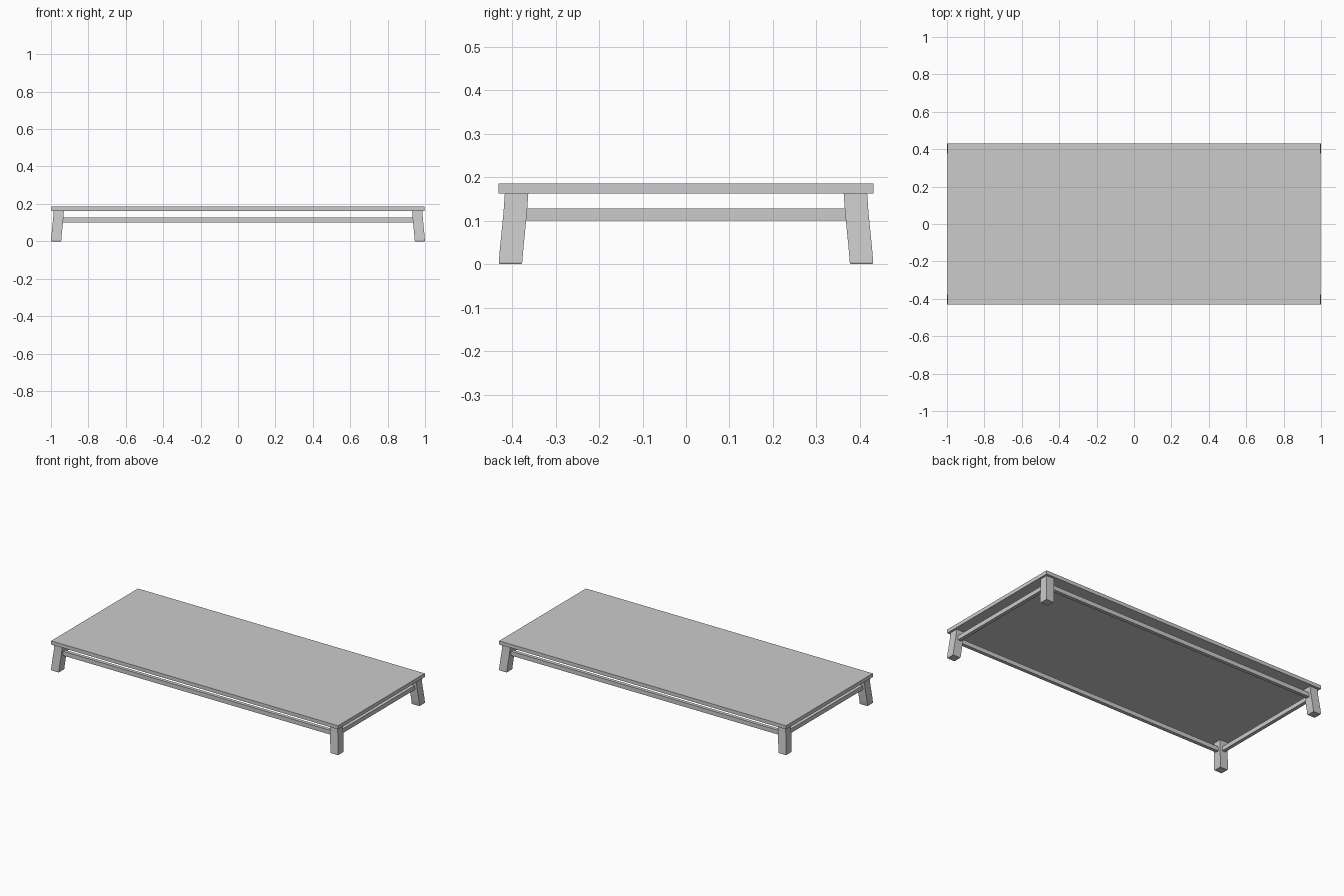
import bpy, bmesh

if "Cube" in bpy.data.objects:
    bpy.data.objects.remove(bpy.data.objects["Cube"])


def box(name, lo, hi):
    bm = bmesh.new()
    bmesh.ops.create_cube(bm, size=1)
    for v in bm.verts:
        v.co = [(a + b) / 2 + c * (b - a) for a, b, c in zip(lo, hi, v.co)]
    me = bpy.data.meshes.new(name)
    bm.to_mesh(me)
    bm.free()
    ob = bpy.data.objects.new(name, me)
    bpy.context.collection.objects.link(ob)
    return ob


def leg(name, sx, sy):
    # Square section swept down a gently splayed curve: (height, outward shift, inset)
    rings = [(0.0, 0.0, 0.002), (0.004, 0.0, 0.0), (0.04, -0.003, 0.0),
             (0.08, -0.007, 0.0), (0.12, -0.011, 0.0), (0.163, -0.014, 0.0)]
    bm = bmesh.new()
    loops = []
    for z, s, i in rings:
        x0, x1 = 0.945 + s + i, 0.9995 + s - i
        y0, y1 = 0.377 + s + i, 0.431 + s - i
        loops.append([bm.verts.new((sx * x, sy * y, z))
                      for x, y in ((x0, y0), (x1, y0), (x1, y1), (x0, y1))])
    for a, b in zip(loops, loops[1:]):
        for k in range(4):
            n = (k + 1) % 4
            bm.faces.new((a[k], a[n], b[n], b[k]))
    bm.faces.new(loops[0])
    bm.faces.new(loops[-1])
    bmesh.ops.recalc_face_normals(bm, faces=bm.faces)
    me = bpy.data.meshes.new(name)
    bm.to_mesh(me)
    bm.free()
    ob = bpy.data.objects.new(name, me)
    bpy.context.collection.objects.link(ob)
    bpy.context.view_layer.objects.active = ob
    ob.select_set(True)
    bpy.ops.object.shade_smooth_by_angle()
    ob.select_set(False)


# Thin table top
box("table_top", (-0.998, -0.431, 0.163), (0.998, 0.431, 0.186))

# Four splayed legs
for sx, side in ((-1, "left"), (1, "right")):
    for sy, end in ((-1, "front"), (1, "back")):
        leg(f"{end}_{side}_leg", sx, sy)

# Stretcher rails between the legs
RX, RY, T = 0.962, 0.394, 0.011
for s, end in ((-1, "front"), (1, "back")):
    box(f"{end}_rail", (-0.945, s * RY - T, 0.101), (0.945, s * RY + T, 0.128))
for s, side in ((-1, "left"), (1, "right")):
    box(f"{side}_rail", (s * RX - T, -0.38, 0.101), (s * RX + T, 0.38, 0.128))
